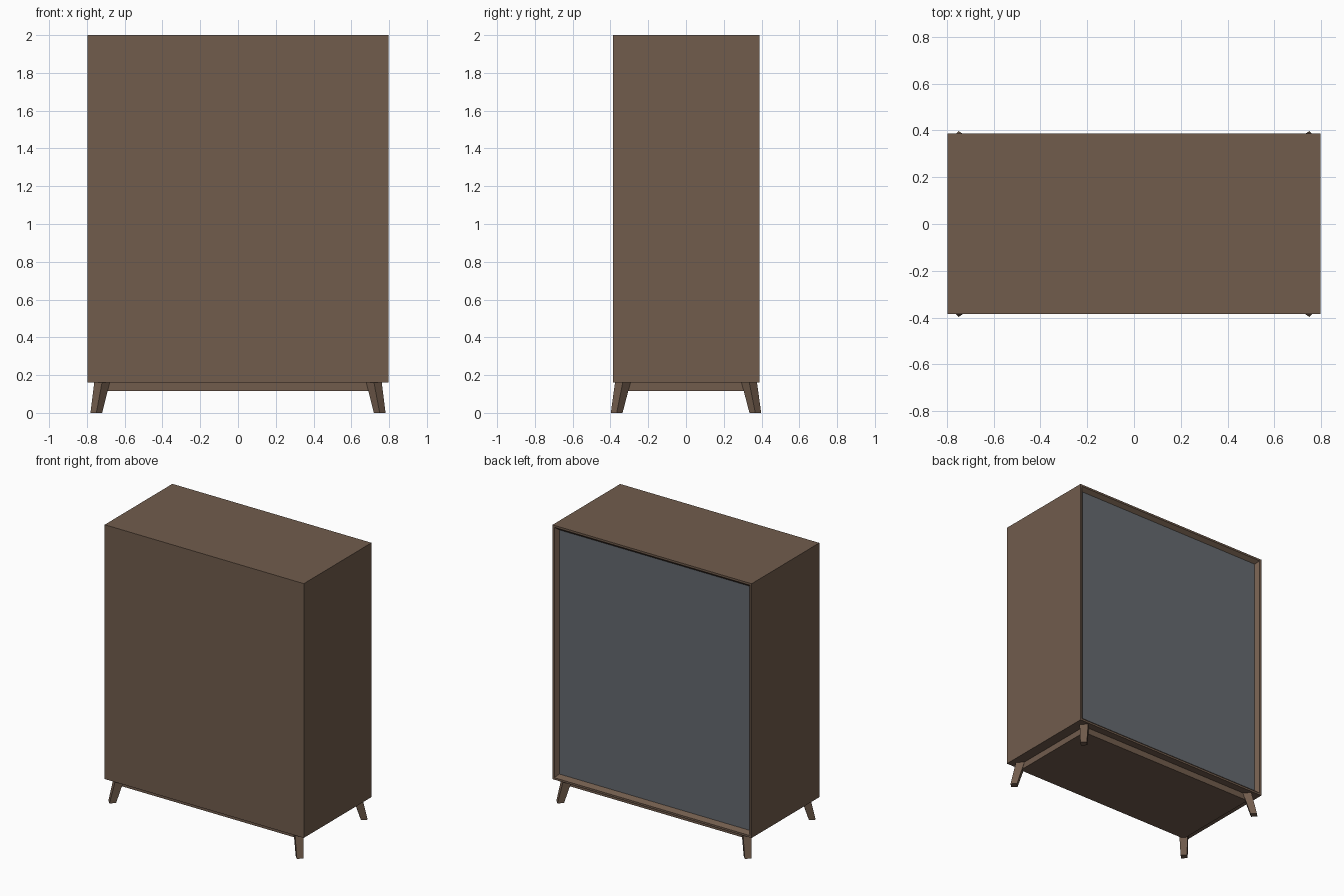
import bpy, bmesh, math
from mathutils import Vector

if "Cube" in bpy.data.objects:
    bpy.data.objects.remove(bpy.data.objects["Cube"])


def material(name, rgb):
    m = bpy.data.materials.new(name)
    m.diffuse_color = (*rgb, 1)
    m.use_nodes = True
    m.node_tree.nodes["Principled BSDF"].inputs["Base Color"].default_value = m.diffuse_color
    return m


wood = material("brown wood", (0.165, 0.107, 0.073))
grey = material("grey panel", (0.130, 0.143, 0.160))


def finish(bm, name, *mats):
    bmesh.ops.recalc_face_normals(bm, faces=bm.faces)
    mesh = bpy.data.meshes.new(name)
    bm.to_mesh(mesh)
    bm.free()
    for m in mats:
        mesh.materials.append(m)
    ob = bpy.data.objects.new(name, mesh)
    bpy.context.collection.objects.link(ob)
    return ob


def box(lo, hi):
    bm = bmesh.new()
    bmesh.ops.create_cube(bm, size=1)
    lo, hi = Vector(lo), Vector(hi)
    for v in bm.verts:
        v.co = (lo + hi) / 2 + v.co * (hi - lo)
    return bm


# Cabinet body: thin rim on the +y side, then a bevelled step into a grey panel
bm = box((-0.797, -0.386, 0.16), (0.797, 0.388, 2.0))
bm.normal_update()
panel = max(bm.faces, key=lambda f: f.normal.y)
bmesh.ops.inset_region(bm, faces=[panel], thickness=0.02)
bmesh.ops.inset_region(bm, faces=[panel], thickness=0.032)
for v in panel.verts:
    v.co.y -= 0.026
panel.material_index = 1
finish(bm, "cabinet_body", wood, grey)

# Base slab under the body
finish(box((-0.72, -0.335, 0.115), (0.72, 0.335, 0.16)), "base_slab", wood)

# Splayed tapered legs, diamond in section
for sx, side in ((-1, "left"), (1, "right")):
    for sy, end in ((-1, "front"), (1, "back")):
        bm = bmesh.new()
        rings = []
        for x, y, z, r in ((0.75, 0.367, 0.0, 0.031), (0.72, 0.335, 0.16, 0.041)):
            rings.append([bm.verts.new((sx * x + r * math.cos(i * math.pi / 2),
                                        sy * y + r * math.sin(i * math.pi / 2), z))
                          for i in range(4)])
        low, top = rings
        bm.faces.new(low)
        bm.faces.new(top)
        for i in range(4):
            j = (i + 1) % 4
            bm.faces.new((low[i], low[j], top[j], top[i]))
        finish(bm, f"{end}_{side}_leg", wood)
